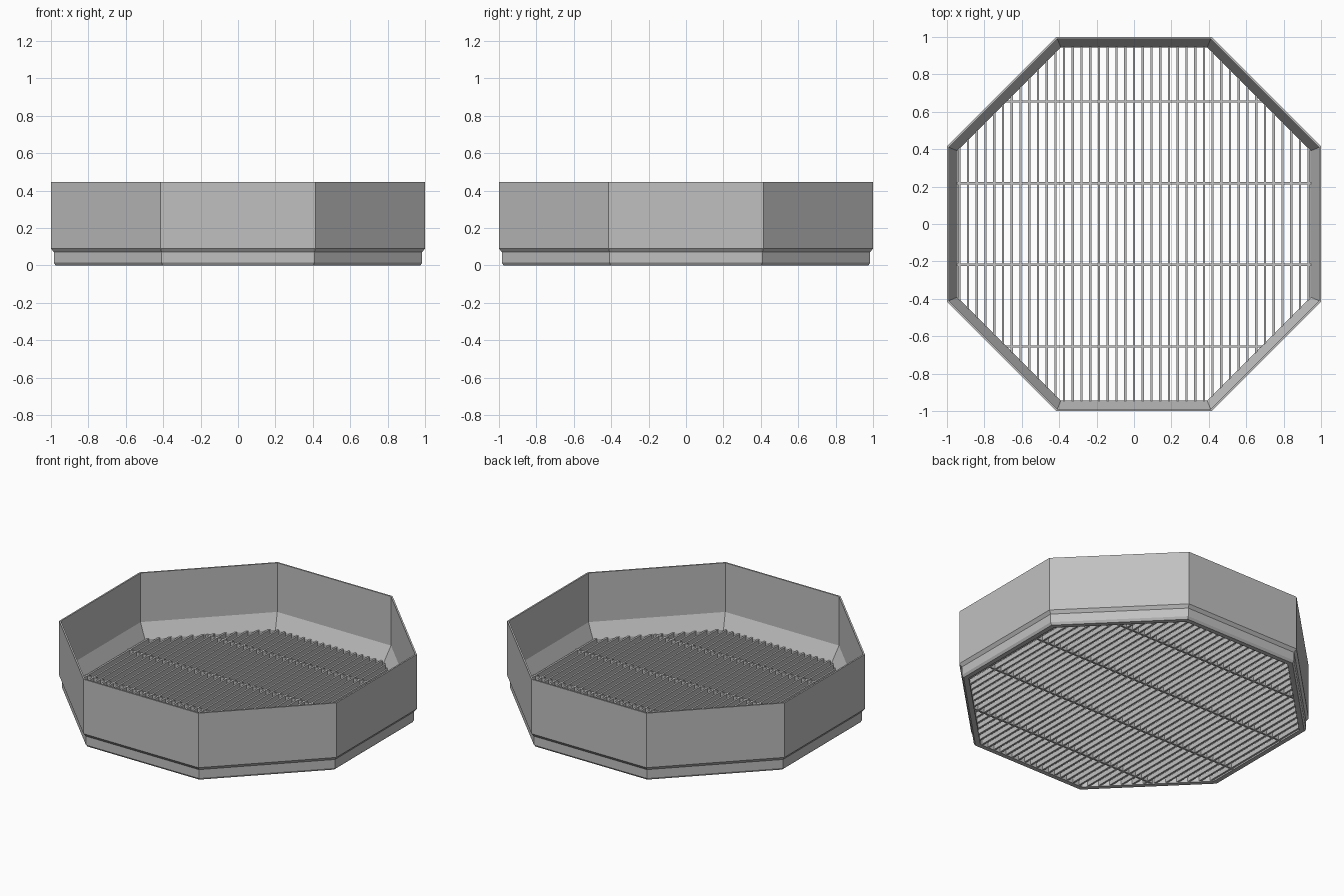
import bpy
import bmesh
import math
from mathutils import Matrix, Vector

if "Cube" in bpy.data.objects:
    bpy.data.objects.remove(bpy.data.objects["Cube"], do_unlink=True)

grey = bpy.data.materials.new("plain grey")
grey.use_nodes = True
colour = (0.53, 0.53, 0.53, 1)
grey.diffuse_color = colour
grey.node_tree.nodes["Principled BSDF"].inputs["Base Color"].default_value = colour

SIDES = 8
REACH = 0.957      # how far grate bars run into the frame
PITCH = 0.0467     # slat spacing
SLAT = 0.012       # bar thickness


def add_object(name, bm):
    bmesh.ops.recalc_face_normals(bm, faces=bm.faces)
    mesh = bpy.data.meshes.new(name)
    bm.to_mesh(mesh)
    bm.free()
    mesh.materials.append(grey)
    obj = bpy.data.objects.new(name, mesh)
    bpy.context.collection.objects.link(obj)
    return obj


def add_box(bm, centre, size):
    matrix = Matrix.Translation(Vector(centre)) @ Matrix.Diagonal((*size, 1))
    bmesh.ops.create_cube(bm, size=1, matrix=matrix)


def half_span(offset):
    """Half length of a bar inside the octagon at a given offset."""
    return min(REACH, REACH * math.sqrt(2) - abs(offset))


# Octagonal wall: closed section (apothem, height) swept round eight sides
section = [(0.975, 0), (0.985, 0.015), (0.985, 0.07), (1, 0.09), (1, 0.445),
           (0.99, 0.445), (0.99, 0.125), (0.945, 0.03), (0.945, 0)]
bm = bmesh.new()
rings = []
for i in range(SIDES):
    angle = (i + 0.5) * math.tau / SIDES
    stretch = 1 / math.cos(math.pi / SIDES)
    rings.append([bm.verts.new((r * stretch * math.cos(angle),
                                r * stretch * math.sin(angle), z))
                  for r, z in section])
for i, ring in enumerate(rings):
    following = rings[(i + 1) % SIDES]
    for j in range(len(section)):
        k = (j + 1) % len(section)
        bm.faces.new((ring[j], following[j], following[k], ring[k]))
add_object("octagonal_wall", bm)

# Grate slats running front to back
bm = bmesh.new()
for i in range(-20, 21):
    x = i * PITCH
    add_box(bm, (x, 0, 0.02), (SLAT, 2 * half_span(x), 0.03))
add_object("grate_slats", bm)

# Four cross bars tying the slats together
bm = bmesh.new()
for y in (-0.655, -0.218, 0.218, 0.655):
    add_box(bm, (0, y, 0.019), (2 * half_span(y), SLAT, 0.03))
add_object("grate_cross_bars", bm)
